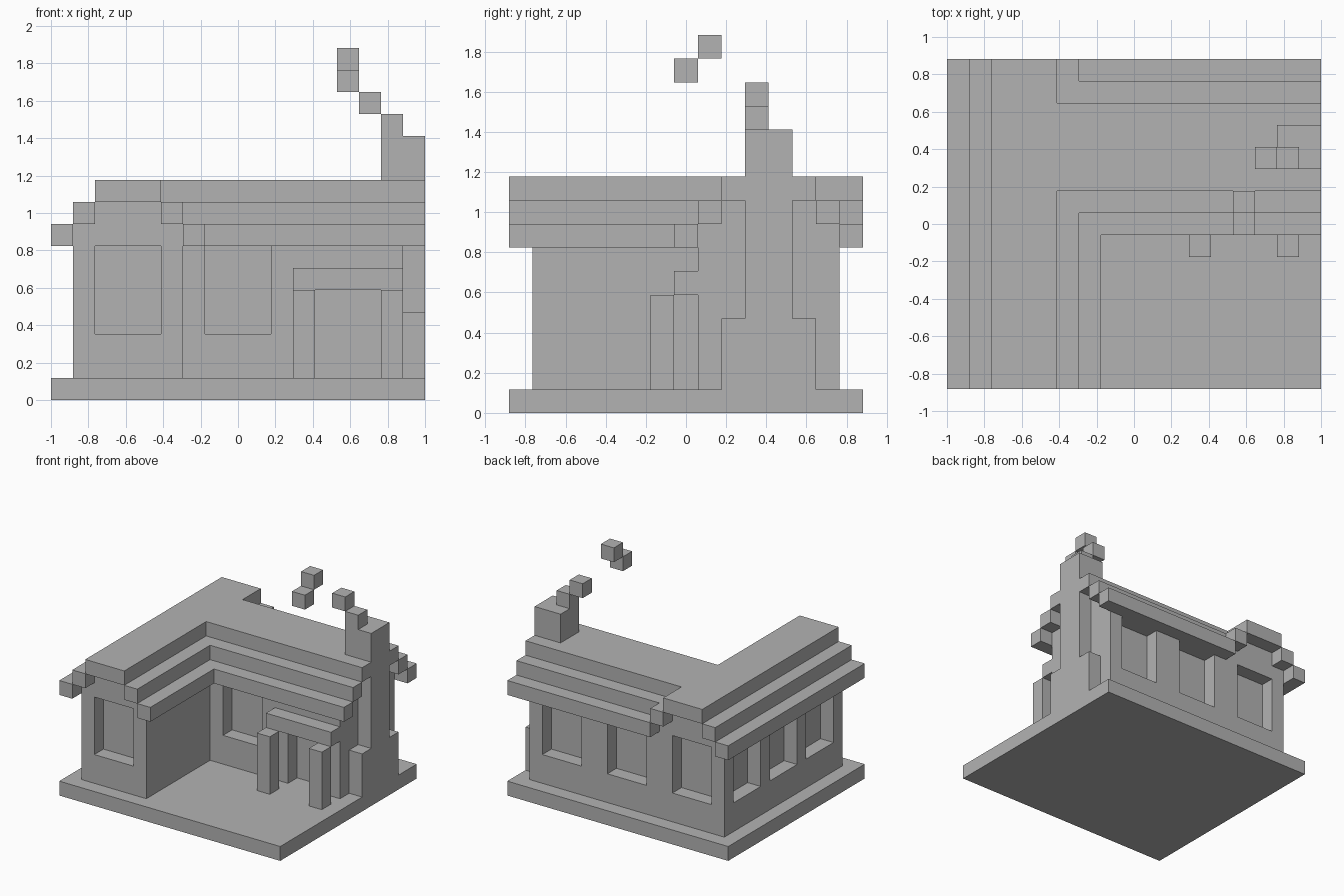
import bpy
import bmesh
from itertools import product
from mathutils import Vector

if "Cube" in bpy.data.objects:
    bpy.data.objects.remove(bpy.data.objects["Cube"], do_unlink=True)

# The whole cottage sits on a block grid: 17 wide, 15 deep, 16 high
UNIT = 2 / 17
ORIGIN = Vector((-1, -7.5 * UNIT, 0))

grey = bpy.data.materials.new("plain_grey")
grey.use_nodes = True
COLOUR = (0.45, 0.45, 0.45, 1)
grey.diffuse_color = COLOUR
grey.node_tree.nodes["Principled BSDF"].inputs["Base Color"].default_value = COLOUR


def cells(box):
    """All grid cells in a box given as (x range, y range, z range)."""
    return set(product(*(range(lo, hi) for lo, hi in box)))


def part(name, fills, cuts=()):
    """Fill boxes, cut recesses, and keep only the exposed block faces."""
    solid = set().union(*map(cells, fills))
    solid -= set().union(*map(cells, cuts))
    bm = bmesh.new()
    verts = {}

    def vert(p):
        if p not in verts:
            verts[p] = bm.verts.new(ORIGIN + Vector(p) * UNIT)
        return verts[p]

    for cell in sorted(solid):
        for axis, side in product(range(3), (0, 1)):
            beside = list(cell)
            beside[axis] += 2 * side - 1
            if tuple(beside) in solid:
                continue
            u, v = (axis + 1) % 3, (axis + 2) % 3
            ring = []
            for du, dv in ((0, 0), (1, 0), (1, 1), (0, 1)):
                p = list(cell)
                p[axis] += side
                p[u] += du
                p[v] += dv
                ring.append(vert(tuple(p)))
            bm.faces.new(ring if side else ring[::-1])
    mesh = bpy.data.meshes.new(name)
    bm.to_mesh(mesh)
    bm.free()
    mesh.materials.append(grey)
    obj = bpy.data.objects.new(name, mesh)
    bpy.context.collection.objects.link(obj)
    return obj


# Ground slab
part("ground_slab", [((0, 17), (0, 15), (0, 1))])

# Walls with stepped gables: a long wing and a main hall
walls = [
    ((1, 6), (1, 14), (1, 8)), ((2, 5), (1, 14), (8, 9)),
    ((6, 16), (8, 14), (1, 8)), ((6, 16), (9, 13), (8, 9)),
]
# Window recesses, one block deep, and the doorway
sill_to_head = (3, 7)
windows = [((2, 5), (1, 2), sill_to_head), ((7, 10), (8, 9), sill_to_head)]
windows += [((x, x + 3), (13, 14), sill_to_head) for x in (2, 7, 12)]
windows += [((1, 2), (y, y + 3), sill_to_head) for y in (2, 6, 10)]
doorway = ((12, 15), (8, 9), (1, 5))
part("house_walls", walls, windows + [doorway])

# Stepped roof: eaves, middle course and ridge on both ranges
roof = [((2, 5), (0, 15), (9, 10)), ((5, 17), (9, 13), (9, 10))]
for step in (0, 1):
    level = (7 + step, 8 + step)
    roof += [((x, x + 1), (0, 15), level) for x in (step, 6 - step)]
    roof += [((7 - step, 17), (y, y + 1), level) for y in (7 + step, 14 - step)]
part("stepped_roof", roof, [((6, 16), (8, 14), (7, 8)), ((6, 16), (9, 13), (8, 9))])

# Porch canopy and its two posts
part("porch_canopy", [((11, 16), (7, 8), (5, 6))])
for side, x in (("right", 11), ("left", 15)):
    part(f"porch_post_{side}", [((x, x + 1), (6, 7), (1, 5))])

# Chimney with a wide foot, passing up through the gable end
part("chimney", [
    ((16, 17), (9, 13), (1, 4)),
    ((16, 17), (10, 12), (4, 9)),
    ((15, 17), (10, 12), (10, 12)),
])

# Drifting smoke puffs
for n, (x, y, z) in enumerate([(15, 10, 12), (14, 10, 13), (13, 7, 14), (13, 8, 15)], 1):
    part(f"smoke_puff_{n}", [((x, x + 1), (y, y + 1), (z, z + 1))])
